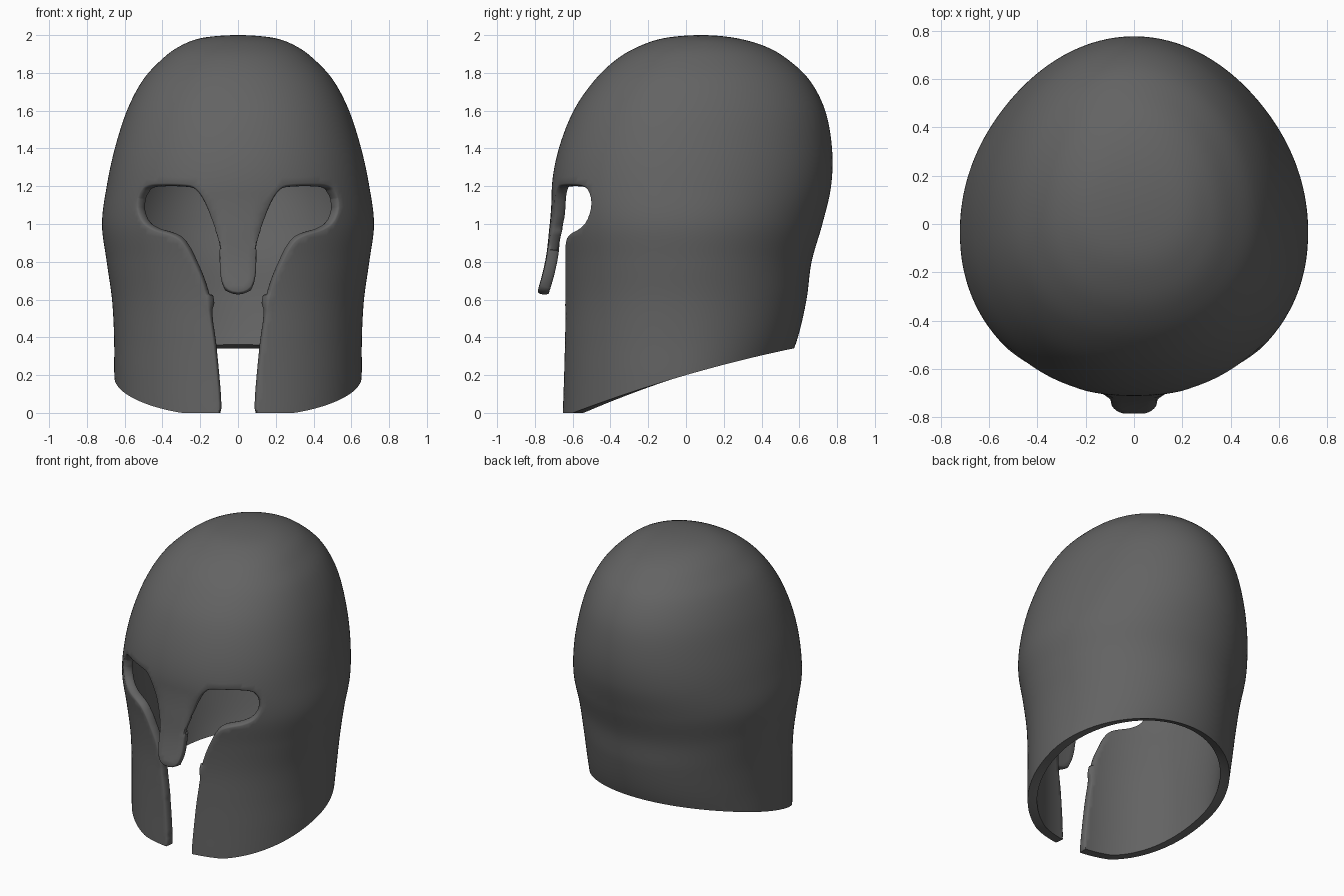
import bpy, bmesh, math
from mathutils import Vector
from mathutils.geometry import intersect_point_line

COLUMNS, ROWS, STEP = 200, 96, 0.2
THICKNESS, ROUNDING = 0.06, 0.012
FRONT_POWER, BACK_POWER = 2.15, 2.0

# Horizontal sections: height, half width, front y, back y, y of the widest point
SECTIONS = [Vector(s) for s in (
    (-.2, .64, -.66, .41, -.03), (0, .65, -.657, .46, -.03), (.2, .655, -.652, .52, -.03),
    (.4, .656, -.65, .592, -.03), (.6, .667, -.652, .638, -.03), (.8, .695, -.67, .665, -.03),
    (1, .72, -.70, .722, -.03), (1.2, .695, -.71, .768, -.03), (1.4, .652, -.673, .773, -.03),
    (1.6, .588, -.595, .737, -.01), (1.76, .505, -.485, .655, .01), (1.87, .405, -.37, .54, .03),
    (1.94, .31, -.25, .42, .05), (1.985, .19, -.11, .26, .07), (2, 0, .08, .08, .08),
    (1.985, -.19, .26, -.11, .07))]
LAST = len(SECTIONS) - 3

# Half outline of the face opening (x, z), from the slot up round the eye to the nose guard
HALF_OPENING = [
    (.1, -.1), (.1, 0), (.115, .2), (.137, .4), (.18, .65), (.24, .8), (.3, .9),
    (.36, .937), (.45, .965), (.51, 1.01), (.538, 1.09), (.52, 1.17), (.46, 1.212),
    (.28, 1.212), (.22, 1.19), (.17, 1.12), (.125, 1), (.092, .88), (.086, .74),
    (.06, .665), (0, .642)]


def spline(points, s):
    """Smooth curve through points[1:-1]; s counts the points from zero."""
    i = min(int(s), len(points) - 4)
    t = s - i
    a, b, c, d = points[i:i + 4]
    return (b * 2 + (c - a) * t + (a * 2 - b * 5 + c * 4 - d) * t ** 2
            + (b * 3 - a - c * 3 + d) * t ** 3) / 2


def nose_bulge(x, z):
    """Forward push of the nose guard."""
    if not .55 < z < 1.15:
        return 0
    side = min(max((abs(x) - .09) / .08, 0), 1)
    return .13 * min((1.15 - z) * 2, 1) ** 1.5 * (1 - side * side * (3 - 2 * side))


def depth(x, section, front):
    z, width, y_front, y_back, y_mid = section
    power = FRONT_POWER if front else BACK_POWER
    u = min(abs(x) / width, 1)
    reach = (y_front if front else y_back) - y_mid
    y = y_mid + reach * (1 - u ** power) ** (1 / power)
    return y - nose_bulge(x, z) if front else y


def surface(angle, s):
    section = spline(SECTIONS, s)
    front = math.cos(angle) >= 0
    side = math.sin(angle)
    power = FRONT_POWER if front else BACK_POWER
    x = math.copysign(abs(side) ** (2 / power), side) * section[1]
    return Vector((x, depth(x, section, front), section[0]))


def rim_start(angle):
    """Section number where the sloping lower rim meets this column."""
    z = STEP
    for _ in range(8):
        y = surface(angle, z / STEP).y
        z = max(0, .2 + .29 * y - .073 * y * y)
    return z / STEP


def inside(x, z, outline):
    result = False
    for a, b in zip(outline, outline[1:] + outline[:1]):
        if (a.y > z) != (b.y > z) and x < a.x + (z - a.y) / (b.y - a.y) * (b.x - a.x):
            result = not result
    return result


def nearest(point, outline):
    best = None
    for a, b in zip(outline, outline[1:]):
        if (b - a).length < 1e-6:
            continue
        hit, t = intersect_point_line(point, a, b)
        hit = a.lerp(b, min(max(t, 0), 1))
        if best is None or (hit - point).length < (best - point).length:
            best = hit
    return best


def make_outline():
    points = [Vector(p) for p in HALF_OPENING]
    points += [Vector((-p.x, p.y)) for p in reversed(points[:-1])]
    points = points[:1] + points + points[-1:]
    count = (len(points) - 3) * 6
    return [spline(points, i / 6) for i in range(count + 1)]


def build_skin(bm):
    """Closed dome of quads, open at the lower rim."""
    grid = []
    for i in range(COLUMNS):
        angle = math.tau * i / COLUMNS
        start = rim_start(angle)
        grid.append([bm.verts.new(surface(angle, start + (LAST - start) * j / ROWS))
                     for j in range(ROWS)])
    crown = bm.verts.new((0, SECTIONS[LAST + 1][4], 2))
    for i in range(COLUMNS):
        left, right = grid[i], grid[(i + 1) % COLUMNS]
        for j in range(ROWS - 1):
            bm.faces.new((left[j], right[j], right[j + 1], left[j + 1]))
        bm.faces.new((left[-1], right[-1], crown))


def cut_opening(bm):
    """Remove the face opening and fit the cut edge to its outline."""
    outline = make_outline()
    removed = []
    for face in bm.faces:
        c = face.calc_center_median()
        if c.y < 0 and abs(c.x) < .6 and c.z < 1.25 and inside(c.x, c.z, outline):
            removed.append(face)
    gone = set(removed)
    edge = {v for f in removed for v in f.verts if any(g not in gone for g in v.link_faces)}
    bmesh.ops.delete(bm, geom=removed, context='FACES')
    for v in edge:
        spot = nearest(Vector((v.co.x, v.co.z)), outline)
        section = spline(SECTIONS, max(spot.y, 0) / STEP)
        v.co = (spot.x, depth(spot.x, section, True), spot.y)
    return edge


def thicken(bm, normals, cut_verts):
    """Add the inner skin and a rim, rounded along the face opening."""
    outer, faces = list(bm.verts), list(bm.faces)
    border = [e for e in bm.edges if e.is_boundary]
    inner = {v: bm.verts.new(v.co - normals[v] * THICKNESS) for v in outer}
    rings = {}
    for v in {v for e in border for v in e.verts}:
        ends = [e.other_vert(v).co for e in v.link_edges if e.is_boundary]
        centre = sum((f.calc_center_median() for f in v.link_faces), Vector()) / len(v.link_faces)
        out = (ends[0] - ends[1]).cross(normals[v]).normalized()
        if out.dot(v.co - centre) < 0:
            out.negate()
        bulge = ROUNDING if v in cut_verts and v.co.z > .02 else 0
        middle = v.co - normals[v] * THICKNESS / 2
        arc = [math.pi * k / 6 for k in range(1, 6)]
        rings[v] = [v] + [bm.verts.new(middle + normals[v] * THICKNESS / 2 * math.cos(a)
                                       + out * bulge * math.sin(a)) for a in arc] + [inner[v]]
    for face in faces:
        bm.faces.new([inner[v] for v in reversed(face.verts)])
    for e in border:
        a, b = (rings[v] for v in e.verts)
        for k in range(len(a) - 1):
            bm.faces.new((a[k], b[k], b[k + 1], a[k + 1]))
    bmesh.ops.recalc_face_normals(bm, faces=bm.faces)


default = bpy.data.objects.get("Cube")
if default:
    bpy.data.objects.remove(default, do_unlink=True)

# Dark metal
metal = bpy.data.materials.new("dark_grey_metal")
metal.use_nodes = True
colour = (.125, .125, .125, 1)
metal.diffuse_color = colour
for node in metal.node_tree.nodes:
    if node.type == 'BSDF_PRINCIPLED':
        node.inputs["Base Color"].default_value = colour

# Helmet shell
bm = bmesh.new()
build_skin(bm)
bm.normal_update()
normals = {v: v.normal.copy() for v in bm.verts}
cut_verts = cut_opening(bm)
thicken(bm, normals, cut_verts)
mesh = bpy.data.meshes.new("helmet_shell")
bm.to_mesh(mesh)
bm.free()
mesh.materials.append(metal)
helmet = bpy.data.objects.new("helmet_shell", mesh)
bpy.context.collection.objects.link(helmet)

bpy.ops.object.select_all(action='DESELECT')
helmet.select_set(True)
bpy.context.view_layer.objects.active = helmet
bpy.ops.object.shade_smooth_by_angle(angle=math.radians(50))
